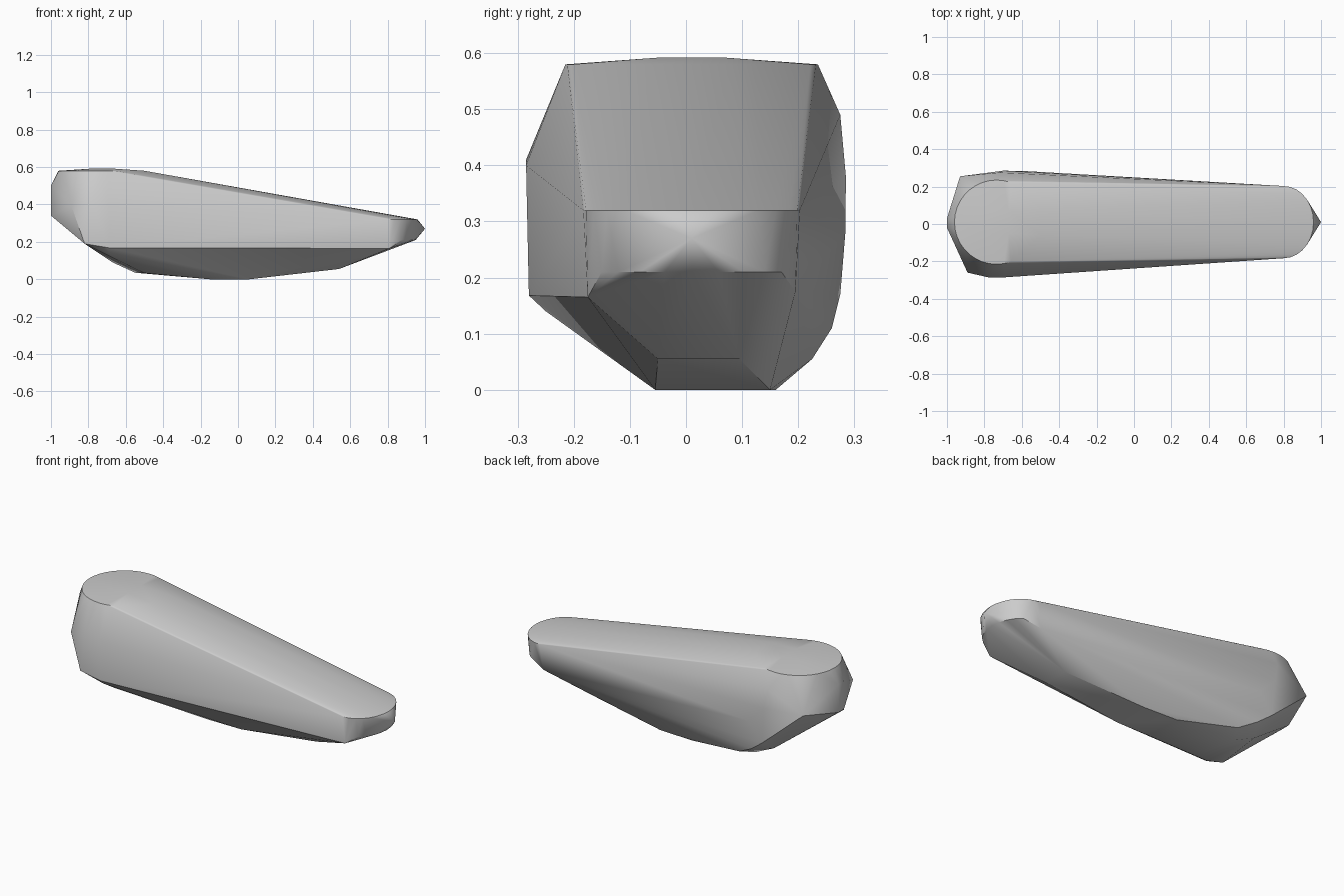
import bpy, bmesh, math
from mathutils import Vector

if "Cube" in bpy.data.objects:
    bpy.data.objects.remove(bpy.data.objects["Cube"], do_unlink=True)

grey = bpy.data.materials.new("plain_grey")
grey.use_nodes = True
grey.diffuse_color = (0.6, 0.6, 0.6, 1)
grey.node_tree.nodes["Principled BSDF"].inputs["Base Color"].default_value = (0.6, 0.6, 0.6, 1)


def arc(cx, cy, rx, ry, z, start, end, steps):
    """Points of an elliptical arc lying flat at height z."""
    angles = [math.radians(start + (end - start) * i / steps) for i in range(steps + 1)]
    return [Vector((cx + rx * math.cos(a), cy + ry * math.sin(a), z)) for a in angles]


def hull(name, points):
    """Skin a convex pebble-like body over its ridge points."""
    bm = bmesh.new()
    for p in points:
        bm.verts.new(p)
    out = bmesh.ops.convex_hull(bm, input=bm.verts)
    loose = {v for v in out["geom_interior"] + out["geom_unused"]
             if isinstance(v, bmesh.types.BMVert) and v.is_valid and not v.link_faces}
    bmesh.ops.delete(bm, geom=list(loose), context="VERTS")
    bmesh.ops.recalc_face_normals(bm, faces=bm.faces)
    mesh = bpy.data.meshes.new(name)
    bm.to_mesh(mesh)
    bm.free()
    mesh.materials.append(grey)
    obj = bpy.data.objects.new(name, mesh)
    bpy.context.collection.objects.link(obj)
    return obj


# Slightly domed round cap on the thick end
cap = arc(-0.735, 0.01, 0.225, 0.225, 0.58, 70, 290, 22)
cap += [Vector((-0.5, y, 0.58)) for y in (-0.06, 0.08)]
cap += [Vector((x, y, 0.592)) for x in (-0.78, -0.67) for y in (-0.05, 0.07)]

# Rounded narrow end: upper rim, pointed tip, lower rim
nose = arc(0.8, 0.01, 0.16, 0.193, 0.32, -90, 90, 14)
nose += [Vector((1.0, 0.01, 0.27))]
nose += arc(0.8, 0.01, 0.15, 0.185, 0.21, -60, 60, 8)
nose += [Vector((0.81, -0.175, 0.165)), Vector((0.78, 0.195, 0.175))]

# Flat front flank with its upper and lower edges
front = [Vector(p) for p in (
    (-0.89, -0.26, 0.39), (-0.78, -0.285, 0.41), (-0.69, -0.285, 0.4),
    (-0.82, -0.275, 0.19), (-0.69, -0.28, 0.168))]

# Rounded back flank
back = [Vector(p) for p in (
    (-0.93, 0.255, 0.387), (-0.72, 0.275, 0.49), (-0.7, 0.285, 0.38),
    (-0.6, 0.284, 0.28), (-0.68, 0.275, 0.17), (-0.6, 0.26, 0.11),
    (-0.5, 0.225, 0.055))]

# Blunt thick end and keel along the underside
end = [Vector((-1.0, y, z)) for y in (-0.02, 0.03) for z in (0.34, 0.5)]
keel = [Vector(p) for p in (
    (-0.67, 0.15, 0.09), (-0.55, 0.15, 0.035), (-0.5, -0.04, 0.033),
    (-0.15, -0.055, 0), (-0.15, 0.16, 0), (0.06, -0.055, 0), (0.06, 0.15, 0),
    (0.54, -0.05, 0.055), (0.54, 0.095, 0.055),
    (-0.69, -0.25, 0.14), (-0.65, -0.2, 0.105))]

body = hull("tapered_body", cap + nose + front + back + end + keel)
bpy.ops.object.select_all(action="DESELECT")
body.select_set(True)
bpy.context.view_layer.objects.active = body
bpy.ops.object.shade_smooth_by_angle(angle=math.radians(30))
